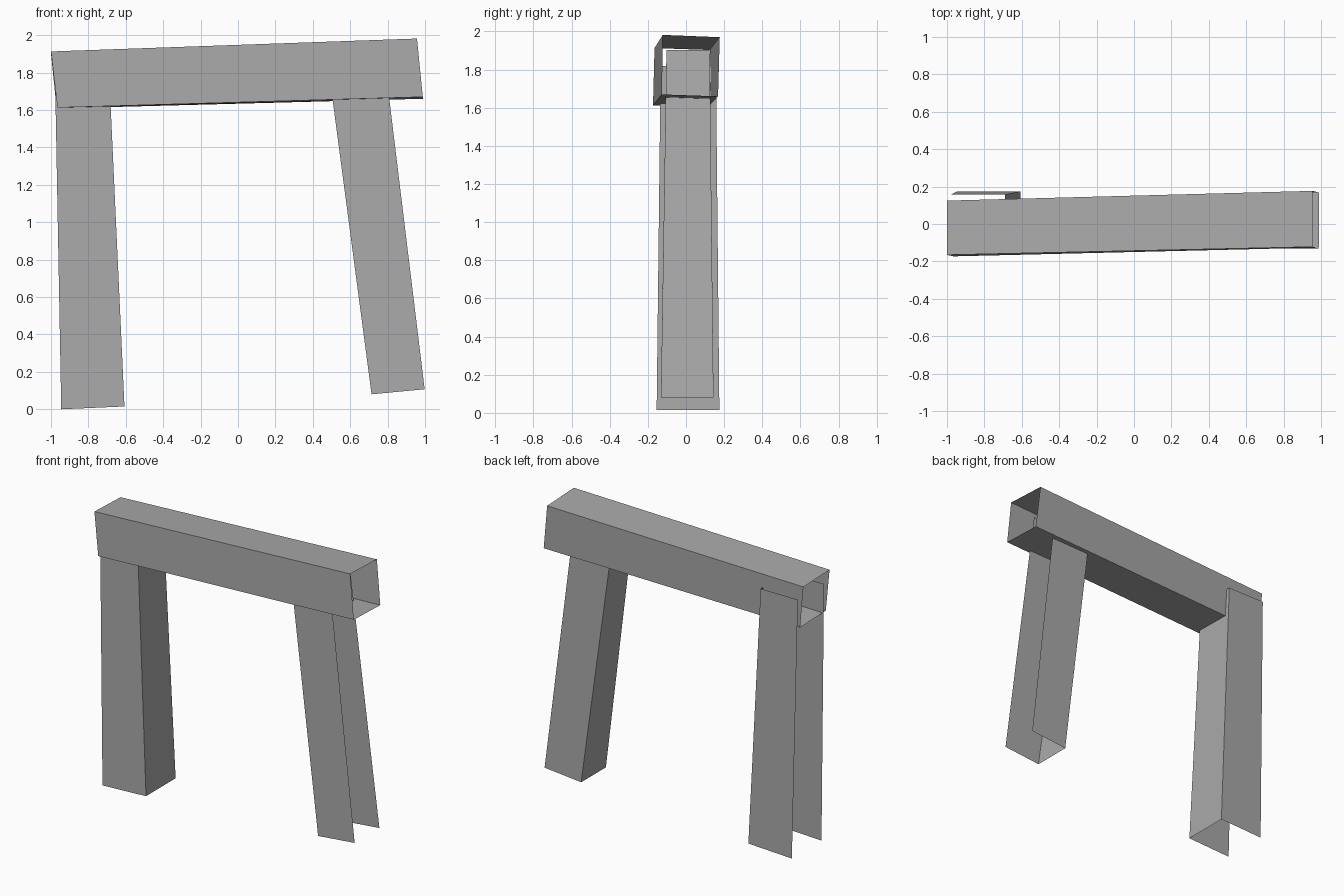
import bpy
import bmesh

cube = bpy.data.objects.get("Cube")
if cube:
    bpy.data.objects.remove(cube)

# Single stone grey material
GREY = (0.4, 0.4, 0.4, 1.0)
grey = bpy.data.materials.new("stone_grey")
grey.use_nodes = True
grey.diffuse_color = GREY
grey.node_tree.nodes["Principled BSDF"].inputs["Base Color"].default_value = GREY


def open_shell(name, start, end, closed):
    """Skin two matching outlines with flat panels, leaving both ends open."""
    bm = bmesh.new()
    a = [bm.verts.new(p) for p in start]
    b = [bm.verts.new(p) for p in end]
    count = len(a)
    for i in range(count if closed else count - 1):
        j = (i + 1) % count
        bm.faces.new((a[i], a[j], b[j], b[i]))
    mesh = bpy.data.meshes.new(name)
    bm.to_mesh(mesh)
    bm.free()
    mesh.materials.append(grey)
    obj = bpy.data.objects.new(name, mesh)
    bpy.context.collection.objects.link(obj)
    return obj


def channel(outer, inner, front, back):
    """Three-sided outline, open on the outer side; outer and inner are (x, z)."""
    return [(outer[0], front, outer[1]), (inner[0], front, inner[1]),
            (inner[0], back, inner[1]), (outer[0], back, outer[1])]


# Crooked top beam, a four-sided tube: front top, front bottom, back bottom, back top
open_shell("top_beam",
           [(-1.0, -0.165, 1.913), (-0.965, -0.173, 1.613),
            (-0.97, 0.12, 1.608), (-1.0, 0.125, 1.903)],
           [(0.957, -0.122, 1.982), (0.988, -0.126, 1.67),
            (0.988, 0.168, 1.66), (0.955, 0.177, 1.97)], True)

# Leg on the -x side, open outwards
open_shell("right_leg",
           channel((-0.945, 0.0), (-0.607, 0.015), -0.154, 0.175),
           channel((-0.979, 1.82), (-0.69, 1.82), -0.133, 0.157), False)

# Splayed leg on the +x side, open outwards; reversed so panels face outwards
open_shell("left_leg",
           channel((0.998, 0.107), (0.714, 0.08), -0.131, 0.144)[::-1],
           channel((0.776, 1.93), (0.473, 1.903), -0.102, 0.124)[::-1], False)

# Make the beam panels face outwards
beam = bpy.data.objects["top_beam"].data
beam.flip_normals()
